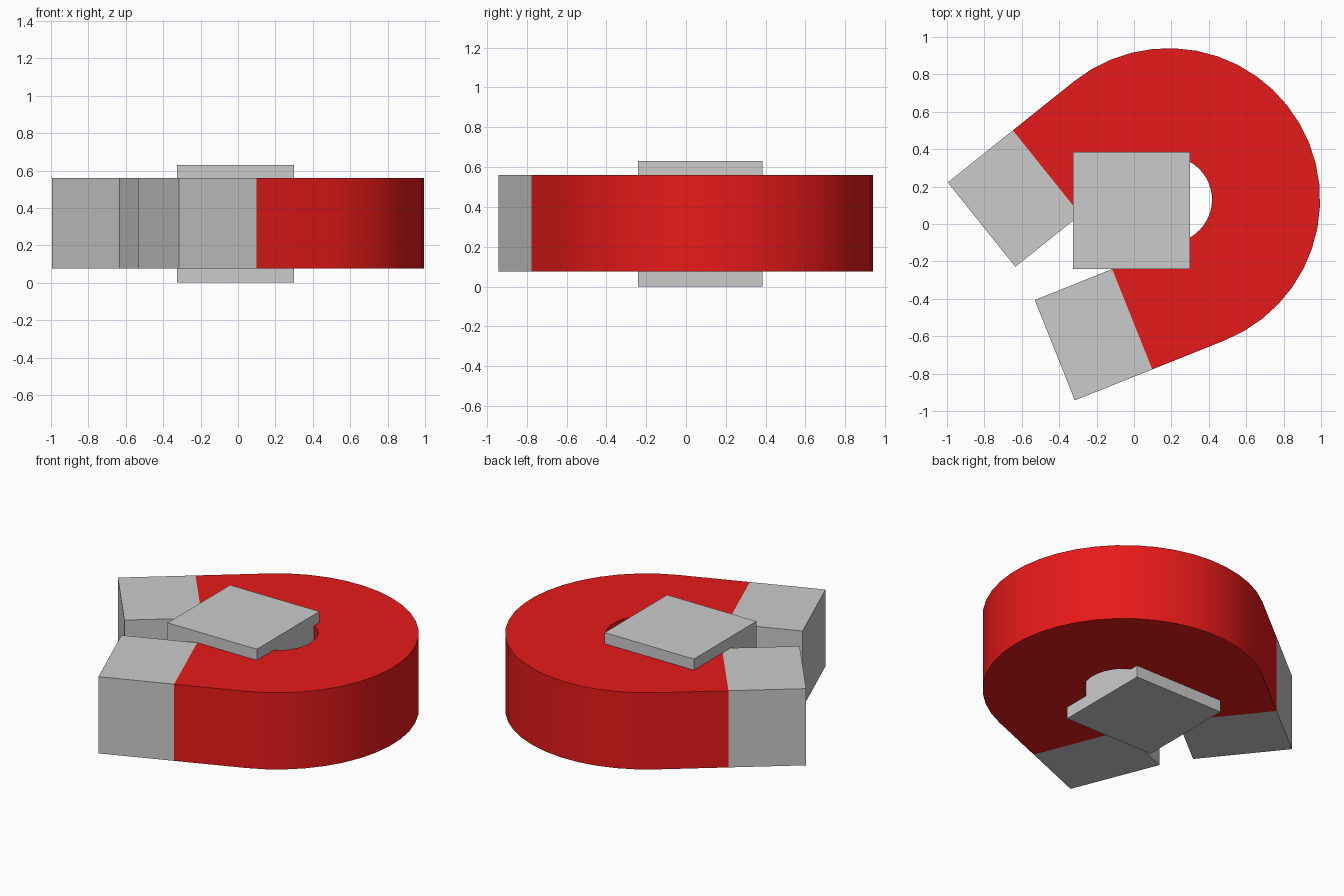
import bpy, bmesh
from math import sin, cos, radians
from mathutils import Vector

if "Cube" in bpy.data.objects:
    bpy.data.objects.remove(bpy.data.objects["Cube"])

CENTRE = Vector((0.185, 0.13))
R_OUT, R_IN = 0.81, 0.232
Z0, Z1 = 0.075, 0.56
A_LOW, A_UP = radians(-68.2), radians(128.7)
RED_LEN, ARM_LEN = 0.418, 0.864
STEPS = 24


def material(name, colour):
    mat = bpy.data.materials.new(name)
    mat.diffuse_color = (*colour, 1)
    mat.use_nodes = True
    mat.node_tree.nodes["Principled BSDF"].inputs["Base Color"].default_value = mat.diffuse_color
    return mat


def prism(name, outline, z0, z1, mat):
    """Extrude a closed plan outline between two heights."""
    bm = bmesh.new()
    face = bm.faces.new([bm.verts.new((x, y, z0)) for x, y in outline])
    top = bmesh.ops.extrude_face_region(bm, geom=[face])["geom"]
    verts = [g for g in top if isinstance(g, bmesh.types.BMVert)]
    bmesh.ops.translate(bm, verts=verts, vec=(0, 0, z1 - z0))
    bmesh.ops.recalc_face_normals(bm, faces=bm.faces)
    mesh = bpy.data.meshes.new(name)
    bm.to_mesh(mesh)
    bm.free()
    obj = bpy.data.objects.new(name, mesh)
    bpy.context.collection.objects.link(obj)
    mesh.materials.append(mat)
    return obj


def arm_point(angle, side, radius, dist):
    """Point on a straight arm leaving the bend tangentially at an angle."""
    normal = Vector((cos(angle), sin(angle)))
    along = Vector((-sin(angle), cos(angle))) * side
    return CENTRE + normal * radius + along * dist


def half_outline(radius):
    """Lower arm, round bend and upper arm at one radius."""
    arc = [arm_point(A_LOW + (A_UP - A_LOW) * i / STEPS, 1, radius, 0)
           for i in range(STEPS + 1)]
    return ([arm_point(A_LOW, -1, radius, RED_LEN)] + arc
            + [arm_point(A_UP, 1, radius, RED_LEN)])


red = material("red", (0.8, 0.01, 0.01))
light_grey = material("light_grey", (0.7, 0.7, 0.7))
mid_grey = material("mid_grey", (0.55, 0.55, 0.55))

# red horseshoe body, smooth around the bend
body = prism("magnet_body", half_outline(R_OUT) + half_outline(R_IN)[::-1], Z0, Z1, red)
bpy.context.view_layer.objects.active = body
body.select_set(True)
bpy.ops.object.shade_smooth_by_angle(angle=radians(30))

# bare metal pole tips
for name, angle, side in (("lower_pole_tip", A_LOW, -1), ("upper_pole_tip", A_UP, 1)):
    prism(name, [arm_point(angle, side, r, d) for r, d in
                 ((R_OUT, RED_LEN), (R_OUT, ARM_LEN), (R_IN, ARM_LEN), (R_IN, RED_LEN))],
          Z0, Z1, light_grey)

# square block through the middle
prism("centre_block", [(-0.325, -0.24), (0.30, -0.24), (0.30, 0.385), (-0.325, 0.385)],
      0, 0.63, mid_grey)
